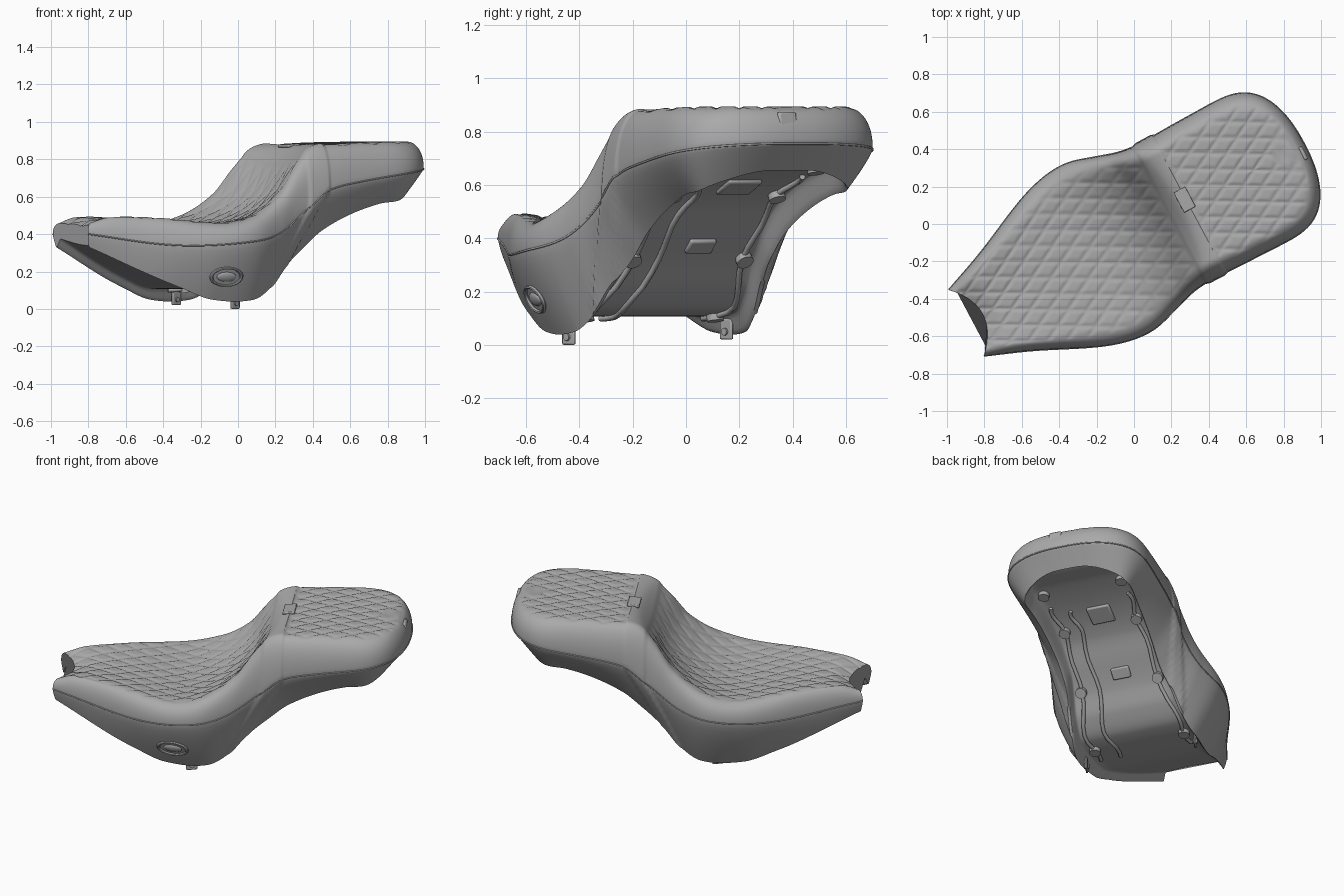
import bpy, bmesh, math
from mathutils import Matrix, Vector

if "Cube" in bpy.data.objects:
    bpy.data.objects.remove(bpy.data.objects["Cube"], do_unlink=True)

mat = bpy.data.materials.new("grey_vinyl")
mat.use_nodes = True
mat.diffuse_color = (0.4, 0.4, 0.4, 1)
mat.node_tree.nodes["Principled BSDF"].inputs["Base Color"].default_value = (0.4, 0.4, 0.4, 1)

# The seat is modelled along x, then turned to its final heading
PLACE = Matrix.Rotation(math.radians(28), 4, 'Z') @ Matrix.Translation((0, -0.046, 0))
NOSE, TAIL = -1.04, 1.005


def spline(*keys):
    """Smooth curve through (u, value) keys."""
    n = len(keys)
    slope = []
    for i in range(n):
        a, b = keys[max(i - 1, 0)], keys[min(i + 1, n - 1)]
        slope.append((b[1] - a[1]) / (b[0] - a[0]))

    def f(u):
        u = min(max(u, keys[0][0]), keys[-1][0])
        i = 0
        while i < n - 2 and u > keys[i + 1][0]:
            i += 1
        (a, p), (b, q) = keys[i], keys[i + 1]
        h = b - a
        t = (u - a) / h
        s = t * t * (3 - 2 * t)
        return (p * (1 - s) + q * s + h * slope[i] * t * (1 - t) ** 2
                - h * slope[i + 1] * t * t * (1 - t))
    return f


def step(a, b, x):
    t = min(max((x - a) / (b - a), 0), 1)
    return t * t * (3 - 2 * t)


# Long profiles of the seat
width = spline((-1.04, .2), (-.8, .295), (-.47, .445), (-.3, .495), (-.16, .5), (0, .455),
               (.1, .425), (.2, .412), (.42, .416), (.65, .42))
crest = spline((-1.04, .47), (-.92, .505), (-.7, .5), (-.35, .475), (-.15, .525), (.01, .64),
               (.11, .77), (.2, .855), (.33, .88), (.9, .895), (1, .88))
belt = spline((-1.04, .4), (-.6, .34), (-.2, .36), (0, .41), (.2, .55), (.3, .63), (.5, .68), (1, .755))
hem = spline((-1.04, .33), (-.78, .21), (-.55, .115), (-.37, .05), (-.12, .05), (.0, .12), (.09, .22),
             (.22, .33), (.33, .42), (.5, .5), (.72, .562), (.86, .58), (.95, .62), (1, .655))
tuck = spline((-1.04, .93), (-.78, .88), (-.35, .73), (-.1, .74), (.09, .745), (.22, .71),
              (.5, .72), (.72, .75), (.9, .84))
gap = spline((-1.04, .06), (-.5, .045), (-.3, .065), (0, .09), (.3, .11), (1, .12))


def half_width(u):
    if u <= .65:
        return width(u)
    return .42 * max(0, 1 - ((u - .65) / (TAIL - .65)) ** 3.1) ** .44


def quilt(u, v):
    """Diamond stitching depth."""
    ang = math.radians(29)
    depth = 0
    for s in (1, -1):
        a = (u * math.sin(ang) + s * v * math.cos(ang)) / .085
        depth = max(depth, math.exp(-((a - round(a)) / .13) ** 2))
    return -.007 * depth


def band(u):
    return .009 * step(.188, .197, u) * (1 - step(.308, .317, u))


def point(u, kind, t, side):
    """Surface point at station u: on the top, side skirt, lip or under pan."""
    w, tail = half_width(u), step(.3, 1, u)
    nose = 1 - step(NOSE, -.6, u)
    if kind == "top":
        f, d = .76 * t / .7, 0
        if t > .7:
            a = (t - .7) / .3 * math.pi / 2
            f = .76 + .24 * math.sin(a) ** .95
            d = 1 - max(math.cos(a), 0) ** .85
        g = 1 - f * f
        x = u - .3 * (1 - f) * tail + .1 * g * nose
        zt = crest(x - .075 * g * (1 - step(.3, .6, x))) - .03 * g * (1 - step(0, .3, x))
        z = zt + (belt(u) - zt) * d
        on_band = step(.16, .19, x) * (1 - step(.31, .34, x))
        z += quilt(x, side * f * w) * (1 - step(.8, .87, f)) * (1 - on_band) + band(x) * (1 - d)
        out = f * w + band(x) * d
    elif kind == "skirt":
        f = 1 - (1 - tuck(u)) * t ** 1.3
        x = u - .085 * t * tail + .1 * (1 - f * f) * nose
        z = belt(u) + (hem(u) - belt(u)) * t
        out = f * w + band(x + .2 * t)
    else:
        edge = tuck(u)
        if kind == "lip":
            f, rise = edge * (1 - .12 * t), math.sin(t * math.pi / 2) ** 2
        else:
            f, rise = edge * .88 * (1 - t), 1
        x = u - (.085 + .3 * (1 - f / edge)) * tail + .1 * (1 - f * f) * nose
        z = hem(u) + (hem(x) + gap(x) - hem(u)) * rise
        out = f * w
    return Vector((x, side * out, z))


def finish(obj, name, angle=40):
    obj.name = name
    obj.data.materials.clear()
    obj.data.materials.append(mat)
    obj.matrix_world = PLACE @ obj.matrix_world
    if obj.type == 'MESH':
        bpy.ops.object.select_all(action='DESELECT')
        obj.select_set(True)
        bpy.context.view_layer.objects.active = obj
        bpy.ops.object.shade_smooth_by_angle(angle=math.radians(angle))
    return obj


# Seat body: closed cross-sections lofted from nose to tail
half = [("top", i / 56) for i in range(57)]
half += [("skirt", i / 10) for i in range(1, 11)]
half += [("lip", i / 6) for i in range(1, 7)]
half += [("pan", i / 8) for i in range(1, 9)]
ring = [(k, t, 1) for k, t in half] + [(k, t, -1) for k, t in reversed(half[1:-1])]
COUNT = 240
bm = bmesh.new()
rows = []
for i in range(COUNT + 1):
    u = NOSE + (TAIL - NOSE) * (1 - (1 - i / COUNT) ** 1.3)
    rows.append([bm.verts.new(point(u, *p)) for p in ring])
for a, b in zip(rows, rows[1:]):
    for j in range(len(ring)):
        k = (j + 1) % len(ring)
        bm.faces.new((a[j], a[k], b[k], b[j]))
bm.faces.new(rows[0])
bmesh.ops.remove_doubles(bm, verts=bm.verts, dist=1e-5)
bmesh.ops.recalc_face_normals(bm, faces=bm.faces)
mesh = bpy.data.meshes.new("seat_body")
bm.to_mesh(mesh)
bm.free()
body = bpy.data.objects.new("seat_body", mesh)
bpy.context.collection.objects.link(body)
finish(body, "seat_body", 50)


def tube(name, pts, radius):
    cu = bpy.data.curves.new(name, 'CURVE')
    cu.dimensions, cu.bevel_depth, cu.bevel_resolution = '3D', radius, 2
    cu.use_fill_caps = True
    sp = cu.splines.new('POLY')
    sp.points.add(len(pts) - 1)
    for p, co in zip(sp.points, pts):
        p.co = (*co, 1)
    obj = bpy.data.objects.new(name, cu)
    bpy.context.collection.objects.link(obj)
    finish(obj, name)


def box(name, loc, size, rot=(0, 0, 0), bevel=.008):
    bpy.ops.mesh.primitive_cube_add(size=1, location=loc, rotation=rot)
    obj = bpy.context.object
    obj.scale = size
    bpy.ops.object.transform_apply(location=False, rotation=False, scale=True)
    m = obj.modifiers.new("round", 'BEVEL')
    m.width, m.segments = bevel, 2
    bpy.context.view_layer.update()
    return finish(obj, name)


def drum(name, loc, radius, depth, rot):
    bpy.ops.mesh.primitive_cylinder_add(vertices=20, radius=radius, depth=depth, location=loc, rotation=rot)
    finish(bpy.context.object, name)


# Welt seam running round the cushion
us = [NOSE + (TAIL - NOSE) * (1 - (1 - i / 90) ** 2) for i in range(91)]
tube("belt_welt", [point(u, "top", 1, 1) for u in us] + [point(u, "top", 1, -1) for u in reversed(us)], .004)

# Strap buckle and tail tab
box("strap_buckle", point(.3, "top", .03, 1) + Vector((0, .02, 0)), (.07, .12, .016), (0, -.1, 0), .005)
box("tail_tab", (.982, -.045, .825), (.022, .075, .1), (0, -.2, 0))

# Oval badge on the right skirt
c = point(-.32, "skirt", .58, -1)
du = (point(-.3, "skirt", .58, -1) - c).normalized()
dt = (point(-.32, "skirt", .5, -1) - c).normalized()
normal = du.cross(dt).normalized()
frame = Matrix((du, normal.cross(du), normal)).transposed().to_4x4()
bpy.ops.mesh.primitive_torus_add(major_radius=1, minor_radius=.12, major_segments=40, minor_segments=8)
oval = bpy.context.object
oval.matrix_world = Matrix.Translation(c) @ frame @ Matrix.Diagonal((.085, .052, .08, 1))
finish(oval, "badge_ring")
bpy.ops.mesh.primitive_uv_sphere_add(segments=24, ring_count=12, radius=1)
dome = bpy.context.object
dome.matrix_world = Matrix.Translation(c) @ frame @ Matrix.Diagonal((.055, .028, .012, 1))
finish(dome, "badge_dome")

# Mounting tabs at the foot of each skirt
for name, side, z in (("right_tab", -1, .04), ("left_tab", 1, .06)):
    box(name, (-.22, side * .335, z), (.065, .014, .08), (0, 0, .3))
    drum(name + "_rivet", (-.22, side * .335, z - .01), .014, .03, (math.pi / 2, 0, .3))

# Cables, rubber feet and plates under the pan
for name, side, t in (("right_cable", -1, .12), ("middle_cable", -1, .5), ("left_cable", 1, .12)):
    path = [point(-.3 + i * .045, "pan", t + .05 * math.sin(i * .9), side) - Vector((0, 0, .008))
            for i in range(22)]
    tube(name, path, .011)
for side in (1, -1):
    for u in (-.2, .1, .4, .8):
        p = point(u, "pan", .15, side)
        slope = (point(u + .05, "pan", .15, side) - p).normalized()
        drum("rubber_foot", p, .032, .05, (0, -math.atan2(slope.z, slope.x), 0))
for u, size in ((.15, (.07, .11, .03)), (.6, (.12, .14, .03))):
    p = point(u, "pan", .9, 1)
    slope = point(u + .05, "pan", .9, 1) - p
    box("pan_plate", p, size, (0, -math.atan2(slope.z, slope.x), 0))
